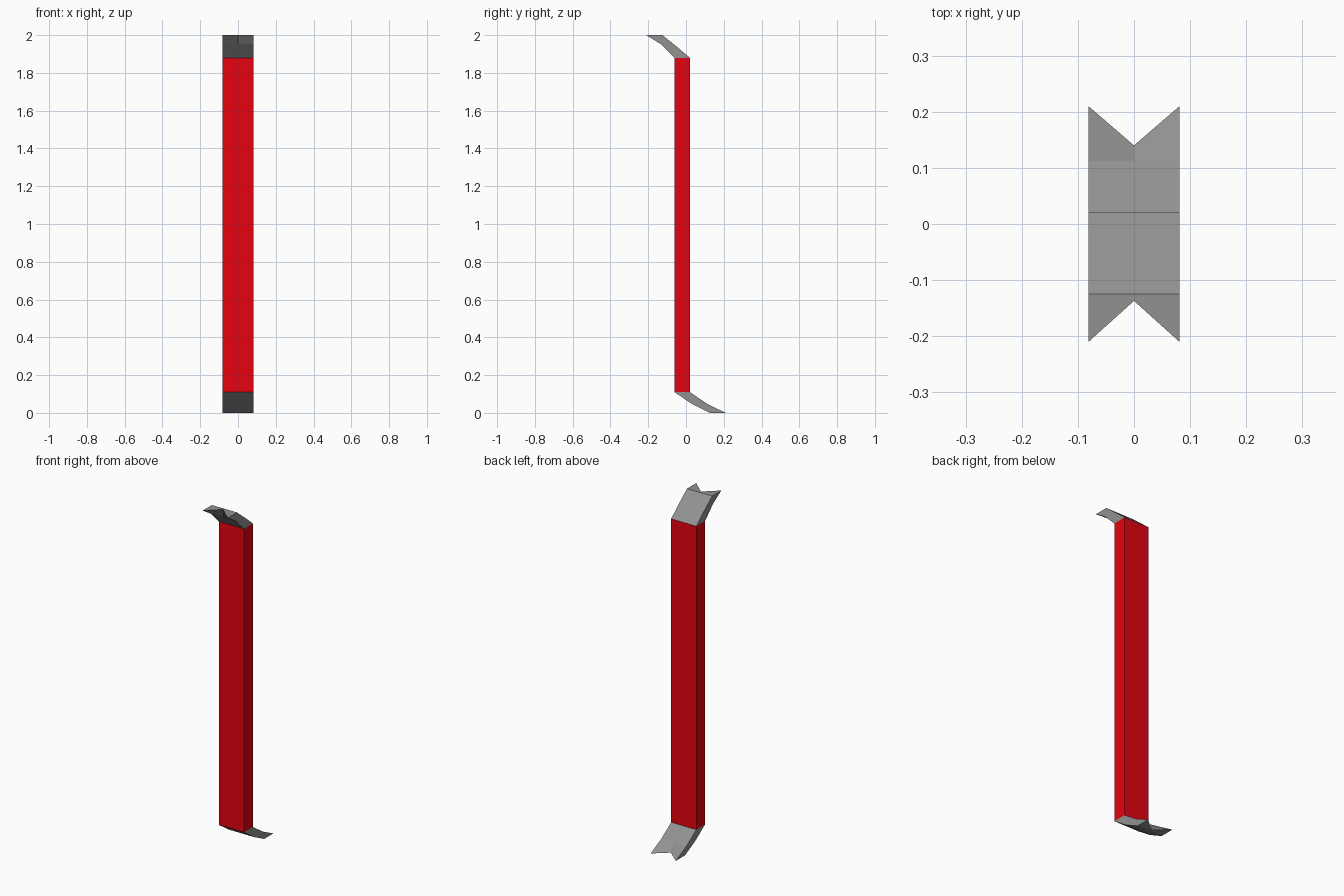
import bpy, bmesh

if "Cube" in bpy.data.objects:
    bpy.data.objects.remove(bpy.data.objects["Cube"])

W = 0.081  # half width of the bar


def paint(obj, name, colour):
    mat = bpy.data.materials.new(name)
    mat.diffuse_color = colour
    mat.use_nodes = True
    mat.node_tree.nodes["Principled BSDF"].inputs["Base Color"].default_value = mat.diffuse_color
    obj.data.materials.append(mat)


def loft(name, sections):
    """Each section: front y, back y, front z, back z, front y and back y at the centre."""
    bm = bmesh.new()
    rings = []
    for front, back, zf, zb, fmid, bmid in sections:
        pts = [(-W, front, zf), (0, fmid, zf), (W, front, zf),
               (W, back, zb), (0, bmid, zb), (-W, back, zb)]
        rings.append([bm.verts.new(p) for p in pts])
    for a, b in zip(rings, rings[1:]):
        for i in range(6):
            j = (i + 1) % 6
            bm.faces.new((a[i], a[j], b[j], b[i]))
    for ring in (rings[0], rings[-1]):
        bm.faces.new((ring[0], ring[1], ring[4], ring[5]))
        bm.faces.new((ring[1], ring[2], ring[3], ring[4]))
    bmesh.ops.recalc_face_normals(bm, faces=bm.faces)
    mesh = bpy.data.meshes.new(name)
    bm.to_mesh(mesh)
    bm.free()
    obj = bpy.data.objects.new(name, mesh)
    bpy.context.collection.objects.link(obj)
    paint(obj, name + "_steel", (0.285, 0.285, 0.285, 1))
    return obj


# Straight painted bar
bpy.ops.mesh.primitive_cube_add(size=1, location=(0, -0.02, 0.995))
bar = bpy.context.object
bar.name = "bar"
bar.scale = (2 * W, 0.082, 1.77)
paint(bar, "red_paint", (0.78, 0.001, 0.005, 1))

# Upper claw bends forward, its tip pulled in at the centre to form the notch
loft("upper_claw", [
    (-0.061, 0.021, 1.88, 1.88, -0.061, 0.021),
    (-0.135, -0.05, 1.953, 1.94, -0.135, -0.05),
    (-0.21, -0.125, 2.0, 2.0, -0.137, -0.125),
])

# Lower claw bends backward
loft("lower_claw", [
    (-0.061, 0.021, 0.11, 0.11, -0.061, 0.021),
    (0.03, 0.112, 0.048, 0.048, 0.03, 0.112),
    (0.125, 0.21, 0.0, 0.0, 0.125, 0.14),
])
